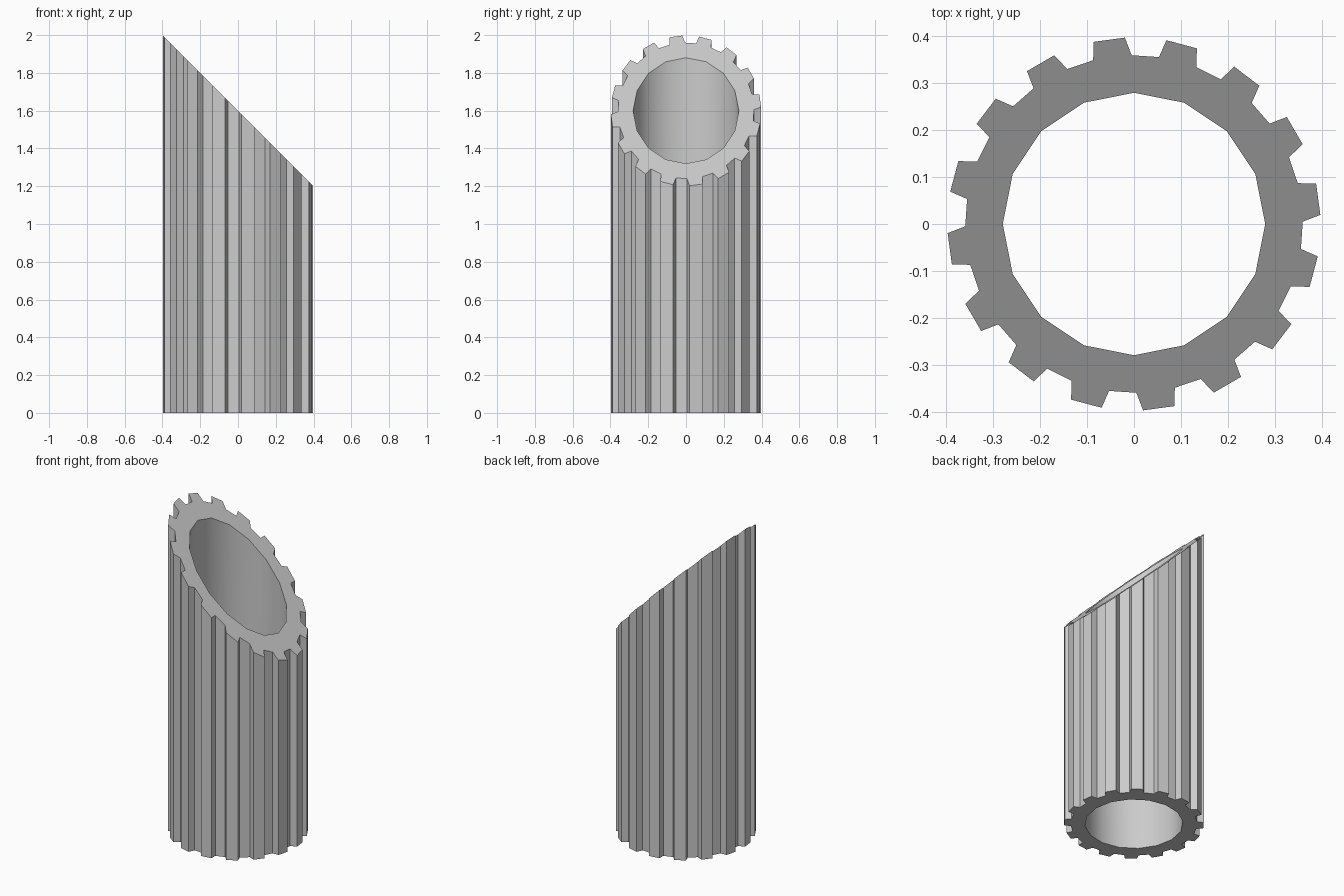
import bpy
import bmesh
from math import sin, cos, radians

if "Cube" in bpy.data.objects:
    bpy.data.objects.remove(bpy.data.objects["Cube"], do_unlink=True)

TEETH = 16
STEP = 360 / TEETH
BORE_RADIUS = 0.28
# One tooth: (angle in degrees, radius) for root, tip, tip, root
TOOTH = [(0.8, 0.36), (2.8, 0.398), (12.5, 0.398), (14.0, 0.36)]


def slanted_top(x):
    return 1.6 - x


def polar(angle, radius):
    return radius * cos(radians(angle)), radius * sin(radians(angle))


bore = [polar(k * STEP, BORE_RADIUS) for k in range(TEETH)]
rim = [polar(k * STEP + a, r) for k in range(TEETH) for a, r in TOOTH]

bm = bmesh.new()


def loop_pair(points):
    """Matching bottom and slant-cut top vertices."""
    low = [bm.verts.new((x, y, 0)) for x, y in points]
    high = [bm.verts.new((x, y, slanted_top(x))) for x, y in points]
    return low, high


def walls(low, high):
    n = len(low)
    for i in range(n):
        j = (i + 1) % n
        bm.faces.new((low[i], low[j], high[j], high[i]))


bore_low, bore_high = loop_pair(bore)
rim_low, rim_high = loop_pair(rim)

# Ribbed outside and round bore
walls(rim_low, rim_high)
walls(bore_low[::-1], bore_high[::-1])

# End caps, one sector per tooth
per = len(TOOTH)
for inner, outer, flip in ((bore_low, rim_low, True), (bore_high, rim_high, False)):
    for k in range(TEETH):
        arc = [outer[(k * per + i) % len(outer)] for i in range(per + 1)]
        sector = [inner[k]] + arc + [inner[(k + 1) % TEETH]]
        bm.faces.new(sector[::-1] if flip else sector)

bm.normal_update()
mesh = bpy.data.meshes.new("ribbed_tube")
bm.to_mesh(mesh)
bm.free()
tube = bpy.data.objects.new("ribbed_tube", mesh)
bpy.context.collection.objects.link(tube)

# Plain grey material
grey = bpy.data.materials.new("light_grey")
grey.use_nodes = True
colour = (0.6, 0.6, 0.6, 1)
grey.diffuse_color = colour
grey.node_tree.nodes["Principled BSDF"].inputs["Base Color"].default_value = colour
mesh.materials.append(grey)

# Smooth bore, crisp ribs
bpy.ops.object.select_all(action="DESELECT")
tube.select_set(True)
bpy.context.view_layer.objects.active = tube
bpy.ops.object.shade_smooth_by_angle(angle=radians(30))
